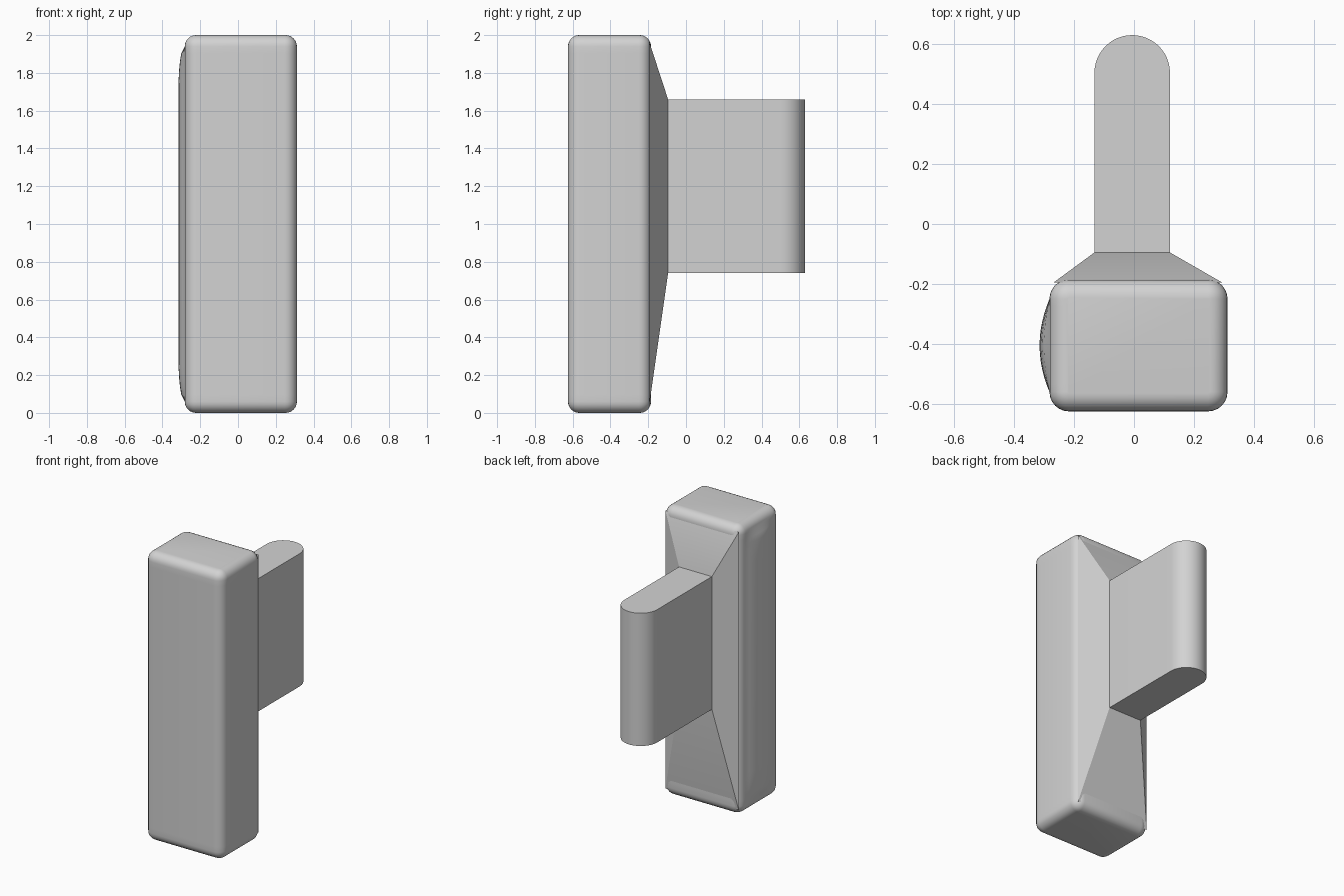
import bpy, bmesh, math

cube = bpy.data.objects.get("Cube")
if cube:
    bpy.data.objects.remove(cube, do_unlink=True)

grey = bpy.data.materials.new("light_grey")
grey.use_nodes = True
grey.diffuse_color = (0.65, 0.65, 0.65, 1)
grey.node_tree.nodes["Principled BSDF"].inputs["Base Color"].default_value = (0.65, 0.65, 0.65, 1)


def loft(name, rings, angle=30):
    """Skin a stack of equal-length closed rings and cap both ends."""
    bm = bmesh.new()
    loops = [[bm.verts.new(p) for p in ring] for ring in rings]
    n = len(loops[0])
    for a, b in zip(loops, loops[1:]):
        for i in range(n):
            j = (i + 1) % n
            bm.faces.new((a[i], a[j], b[j], b[i]))
    bm.faces.new(loops[0][::-1])
    bm.faces.new(loops[-1])
    bmesh.ops.recalc_face_normals(bm, faces=bm.faces)
    mesh = bpy.data.meshes.new(name)
    bm.to_mesh(mesh)
    bm.free()
    mesh.materials.append(grey)
    obj = bpy.data.objects.new(name, mesh)
    bpy.context.collection.objects.link(obj)
    bpy.ops.object.select_all(action='DESELECT')
    obj.select_set(True)
    bpy.context.view_layer.objects.active = obj
    bpy.ops.object.shade_smooth_by_angle(angle=math.radians(angle))
    return obj


# Body: rounded block whose -x side swells outward
X0, X1, Y0, Y1, H = -0.282, 0.312, -0.625, -0.185, 2.0
EDGE, CORNER, SWELL = 0.06, 0.065, 0.033


def body_ring(z, inset, bulge):
    r = CORNER - inset
    x0, x1, y0, y1 = X0 + inset, X1 - inset, Y0 + inset, Y1 - inset
    pts = []
    centres = [(x1 - r, y0 + r, -90), (x1 - r, y1 - r, 0),
               (x0 + r, y1 - r, 90), (x0 + r, y0 + r, 180)]
    for k, (cx, cy, start) in enumerate(centres):
        for s in range(7):
            a = math.radians(start + 15 * s)
            pts.append((cx + r * math.cos(a), cy + r * math.sin(a), z))
        if k == 2:
            # swollen side between the two -x corners
            for s in range(1, 12):
                t = s / 12
                y = (y1 - r) + (y0 - y1 + 2 * r) * t
                pts.append((x0 - bulge * SWELL * (1 - (2 * t - 1) ** 2), y, z))
    return pts


half = []
for s in range(7):
    a = math.radians(15 * s)
    half.append((EDGE * (1 - math.sin(a)), EDGE * (1 - math.cos(a)), 0))
half = [(EDGE - EDGE * math.cos(math.radians(15 * s)),
         EDGE - EDGE * math.sin(math.radians(15 * s)), 0) for s in range(7)]
for s in range(1, 7):
    t = s / 6
    half.append((EDGE + 0.22 * t, 0, math.sqrt(1 - (1 - t) ** 2)))
levels = half + [(H - z, i, b) for z, i, b in reversed(half)]
loft("body", [body_ring(*lv) for lv in levels], 40)


# Tapered shoulder from the body back to the fin
def back_rect(y, x0, x1, z0, z1):
    return [(x0, y, z0), (x1, y, z0), (x1, y, z1), (x0, y, z1)]


loft("tapered_shoulder", [back_rect(-0.195, -0.268, 0.294, 0.04, 1.966),
                          back_rect(-0.095, -0.132, 0.12, 0.74, 1.66)], 20)

# Fin with a half-round trailing end
FX, FR = -0.006, 0.126
fin = [(FX - FR, -0.15), (FX + FR, -0.15)]
for s in range(25):
    a = math.pi * s / 24
    fin.append((FX + FR * math.cos(a), 0.504 + FR * math.sin(a)))
loft("fin", [[(x, y, z) for x, y in fin] for z in (0.74, 1.66)])
